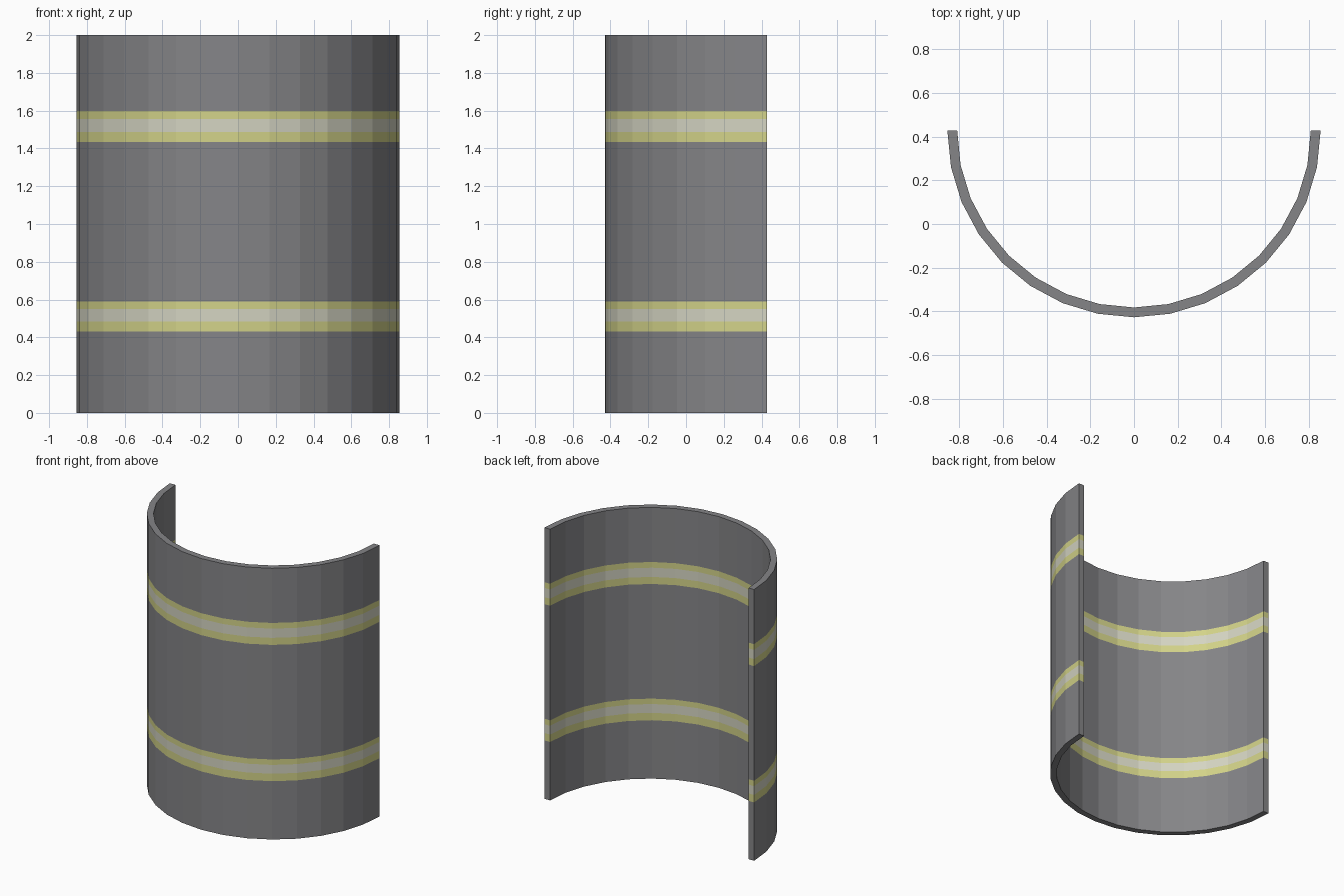
import bpy, bmesh, math

if "Cube" in bpy.data.objects:
    bpy.data.objects.remove(bpy.data.objects["Cube"])

R_OUT, R_IN = 0.855, 0.81     # outer and inner radius of the half tube
CY = 0.4275                   # arc centre, so the shell is centred on y = 0
SEGS = 16                     # facets around the half circle
# height levels: plain / yellow / silver / yellow / plain ...
LEVELS = [0, 0.43, 0.485, 0.55, 0.59, 1.435, 1.487, 1.555, 1.597, 2.0]
BANDS = [0, 1, 2, 1, 0, 1, 2, 1, 0]   # material of each height band


def material(name, rgb):
    m = bpy.data.materials.new(name)
    m.diffuse_color = (*rgb, 1)
    m.use_nodes = True
    m.node_tree.nodes["Principled BSDF"].inputs["Base Color"].default_value = m.diffuse_color
    return m


mats = [material("dark_grey", (0.235, 0.235, 0.245)),
        material("pale_yellow", (0.65, 0.65, 0.25)),
        material("silver_tape", (0.66, 0.66, 0.54))]

# closed C-shaped cross-section: outer arc, then inner arc back
angles = [math.pi + math.pi * i / SEGS for i in range(SEGS + 1)]
profile = [(R_OUT * math.cos(a), CY + R_OUT * math.sin(a)) for a in angles]
profile += [(R_IN * math.cos(a), CY + R_IN * math.sin(a)) for a in reversed(angles)]
n = len(profile)

bm = bmesh.new()
rings = [[bm.verts.new((x, y, z)) for x, y in profile] for z in LEVELS]

# walls, coloured by height band
for k, mat in enumerate(BANDS):
    lo, hi = rings[k], rings[k + 1]
    for i in range(n):
        j = (i + 1) % n
        bm.faces.new((lo[i], lo[j], hi[j], hi[i])).material_index = mat

# bottom and top rims
for ring in (rings[0], rings[-1]):
    for i in range(SEGS):
        bm.faces.new((ring[i], ring[i + 1], ring[n - 2 - i], ring[n - 1 - i]))

bmesh.ops.recalc_face_normals(bm, faces=bm.faces)
mesh = bpy.data.meshes.new("curved_panel")
bm.to_mesh(mesh)
bm.free()
for m in mats:
    mesh.materials.append(m)
panel = bpy.data.objects.new("curved_panel", mesh)
bpy.context.collection.objects.link(panel)
